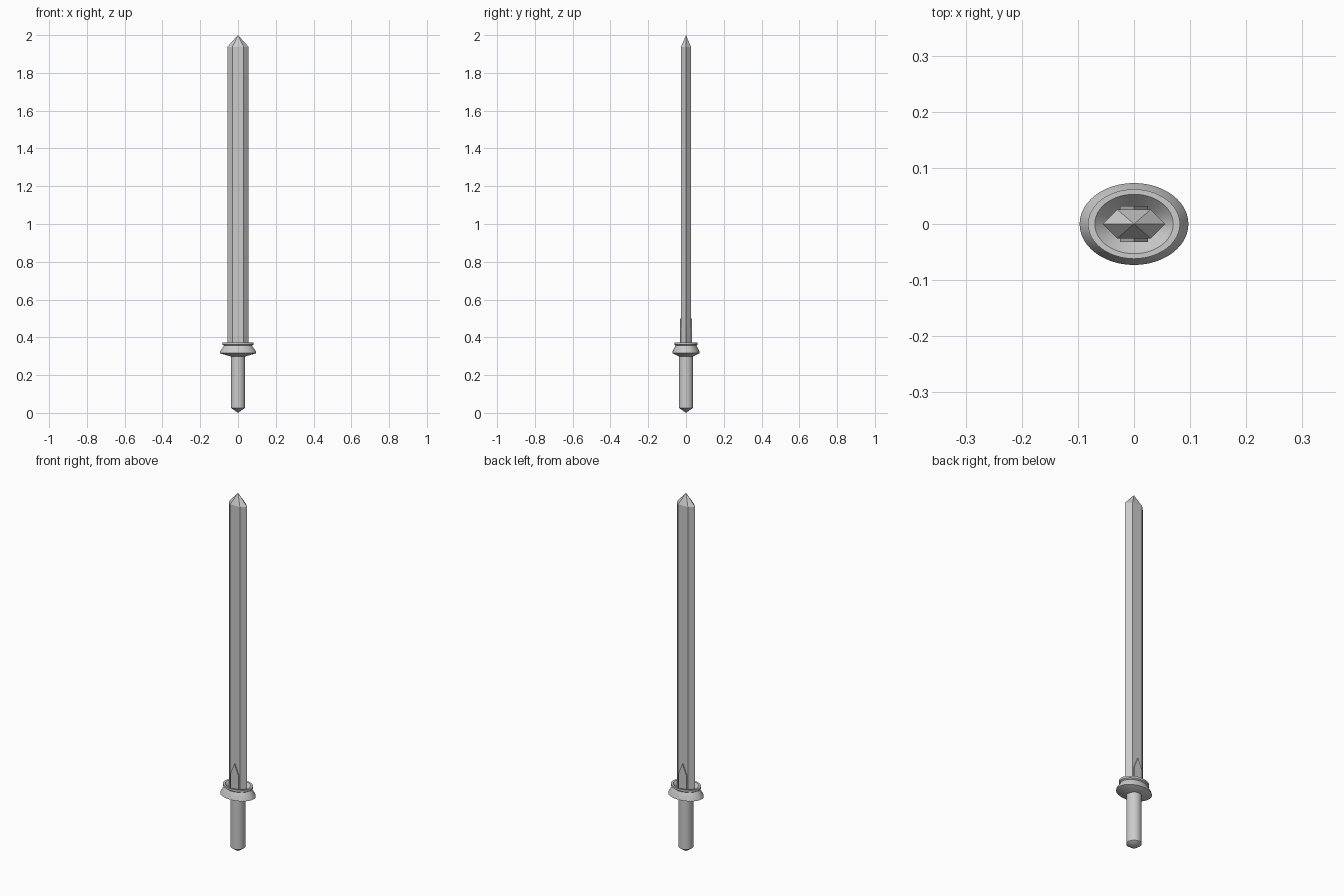
import bpy, bmesh, math

if "Cube" in bpy.data.objects:
    bpy.data.objects.remove(bpy.data.objects["Cube"])


def make_object(name, verts, faces, smooth=False):
    mesh = bpy.data.meshes.new(name)
    mesh.from_pydata(verts, [], faces)
    bm = bmesh.new()
    bm.from_mesh(mesh)
    bmesh.ops.recalc_face_normals(bm, faces=bm.faces)
    bm.to_mesh(mesh)
    bm.free()
    obj = bpy.data.objects.new(name, mesh)
    bpy.context.collection.objects.link(obj)
    if smooth:
        bpy.ops.object.select_all(action='DESELECT')
        obj.select_set(True)
        bpy.context.view_layer.objects.active = obj
        bpy.ops.object.shade_smooth_by_angle(angle=math.radians(30))
    return obj


def loft(name, rings, bottom, top, smooth=False):
    """Skin equal-length rings and close both ends to a centre point at the given heights."""
    n = len(rings[0])
    verts = [v for ring in rings for v in ring] + [(0, 0, bottom), (0, 0, top)]
    b, t, last = len(verts) - 2, len(verts) - 1, (len(rings) - 1) * n
    faces = []
    for i in range(n):
        j = (i + 1) % n
        for r in range(0, last, n):
            faces.append((r + i, r + j, r + n + j, r + n + i))
        faces += [(b, j, i), (t, last + i, last + j)]
    return make_object(name, verts, faces, smooth)


def ellipse(rx, ry, z, n):
    return [(rx * math.cos(2 * math.pi * i / n), ry * math.sin(2 * math.pi * i / n), z)
            for i in range(n)]


# Grip: round rod with a conical end cap
loft("grip", [ellipse(r, r, z, 32) for r, z in [(0.038, 0.027), (0.038, 0.31)]],
     0.0, 0.31, smooth=True)

# Guard: oval flared disc with a collar and a dished top
guard_profile = [(0.036, 0.036, 0.298), (0.097, 0.073, 0.316), (0.095, 0.071, 0.325),
                 (0.074, 0.056, 0.356), (0.082, 0.062, 0.361), (0.082, 0.062, 0.372),
                 (0.070, 0.053, 0.372), (0.045, 0.030, 0.345)]
loft("guard", [ellipse(rx, ry, z, 48) for rx, ry, z in guard_profile],
     0.298, 0.345, smooth=True)

# Blade: hexagonal section tapering to a faceted point
section = [(0.056, 0), (0.030, 0.026), (-0.030, 0.026),
           (-0.056, 0), (-0.030, -0.026), (0.030, -0.026)]
loft("blade", [[(x, y, z) for x, y in section] for z in (0.34, 1.938)], 0.34, 2.0)

# Langets: pointed plates at the blade root, front and back
outline = [(-0.025, 0.34), (0.025, 0.34), (0.025, 0.44), (0, 0.50), (-0.025, 0.44)]
for name, side in (("front_langet", -1), ("back_langet", 1)):
    verts = [(x, side * y, z) for y in (0.02, 0.032) for x, z in outline]
    faces = [(0, 1, 2, 3, 4), (9, 8, 7, 6, 5)]
    faces += [(i, (i + 1) % 5, (i + 1) % 5 + 5, i + 5) for i in range(5)]
    make_object(name, verts, faces)
